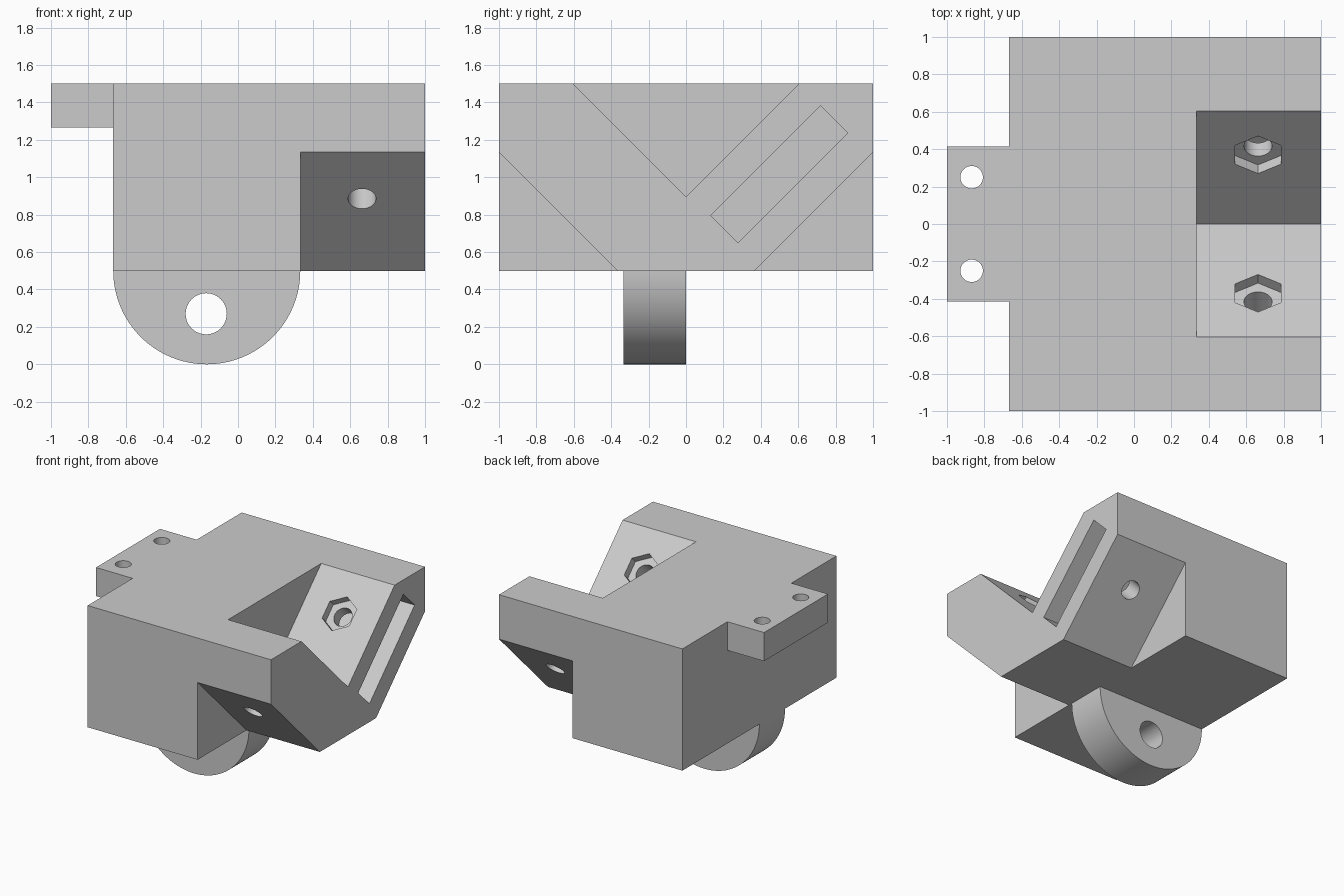
import bpy, bmesh, math
from mathutils import Matrix, Vector

if "Cube" in bpy.data.objects:
    bpy.data.objects.remove(bpy.data.objects["Cube"], do_unlink=True)

grey = bpy.data.materials.new("plain grey")
grey.use_nodes = True
colour = (0.6, 0.6, 0.6, 1)
grey.diffuse_color = colour
for node in grey.node_tree.nodes:
    if node.type == 'BSDF_PRINCIPLED':
        node.inputs["Base Color"].default_value = colour


def frame(x_axis, z_axis, origin=(0, 0, 0)):
    """Matrix whose local z is the extrusion direction."""
    x, z = Vector(x_axis).normalized(), Vector(z_axis).normalized()
    m = Matrix((x, z.cross(x), z)).transposed().to_4x4()
    m.translation = Vector(origin)
    return m


UP = Matrix.Identity(4)                    # profile in x, y
SIDE = frame((0, 1, 0), (1, 0, 0))         # profile in y, z, extruded along x
FRONT = frame((1, 0, 0), (0, -1, 0))       # profile in x, z, extruded along -y


def prism(name, points, low, high, matrix=UP):
    bm = bmesh.new()
    face = bm.faces.new([bm.verts.new((x, y, low)) for x, y in points])
    new = bmesh.ops.extrude_face_region(bm, geom=[face])["geom"]
    moved = [v for v in new if isinstance(v, bmesh.types.BMVert)]
    bmesh.ops.translate(bm, verts=moved, vec=(0, 0, high - low))
    bm.transform(matrix)
    bmesh.ops.recalc_face_normals(bm, faces=bm.faces)
    mesh = bpy.data.meshes.new(name)
    bm.to_mesh(mesh)
    bm.free()
    mesh.materials.append(grey)
    obj = bpy.data.objects.new(name, mesh)
    bpy.context.collection.objects.link(obj)
    return obj


def ring(radius, sides, cx=0, cy=0):
    turn = [math.pi / 2 + math.tau * i / sides for i in range(sides)]
    return [(cx + radius * math.cos(a), cy + radius * math.sin(a)) for a in turn]


def rect(x0, y0, x1, y1):
    return [(x0, y0), (x1, y0), (x1, y1), (x0, y1)]


def cut(obj, cutter):
    """Subtract the cutter and delete it."""
    mod = obj.modifiers.new("cut", 'BOOLEAN')
    mod.operation, mod.solver, mod.object = 'DIFFERENCE', 'EXACT', cutter
    bpy.context.view_layer.update()
    graph = bpy.context.evaluated_depsgraph_get()
    mesh = bpy.data.meshes.new_from_object(obj.evaluated_get(graph))
    obj.modifiers.clear()
    obj.data = mesh
    bpy.data.objects.remove(cutter, do_unlink=True)


LEFT, ARM = -0.667, 0.333    # x of the block's side and of the arms' root

# Block with a mounting tab on one side
outline = [(LEFT, -1), (1, -1), (1, 1), (LEFT, 1),
           (LEFT, 0.415), (-1, 0.415), (-1, -0.415), (LEFT, -0.415)]
body = prism("body", outline, 0.5, 1.5)
cut(body, prism("tab_cutter", rect(-1.2, 0.3, LEFT, 1.265), -0.6, 0.6, FRONT))

# V groove between the two arms
cut(body, prism("groove_cutter", [(0, 0.895), (0.9, 1.795), (-0.9, 1.795)],
                ARM, 1.2, SIDE))

for s in (-1, 1):
    # Sloping underside of the arm
    wedge = [(s * 1.3, 1.435), (s * 0.1, 0.235), (s * 1.3, 0.235)]
    cut(body, prism("wedge_cutter", wedge, ARM, 1.2, SIDE))
    # Slot open at the arm's end
    slot = [(s * 0.72, 1.382), (s * 0.865, 1.237), (s * 0.278, 0.65), (s * 0.133, 0.795)]
    cut(body, prism("slot_cutter", slot, ARM, 1.2, SIDE))
    # Bolt hole with a hexagonal recess, square to the slope
    slope = frame((1, 0, 0), (0, -s, 1), (0.663, s * 0.37, 1.265))
    cut(body, prism("bolt_cutter", ring(0.075, 40), -0.8, 0.1, slope))
    cut(body, prism("hex_cutter", ring(0.1415, 6), -0.065, 0.1, slope))
    # Screw hole in the tab
    cut(body, prism("screw_cutter", ring(0.06, 40, -0.868, s * 0.25), 1, 1.7))

# Rounded lug under the block
arc = [math.pi * (1 + i / 64) for i in range(65)]
lug = prism("lug", [(-0.167 + 0.5 * math.cos(a), 0.5 + 0.5 * math.sin(a)) for a in arc],
            0, 0.333, FRONT)
cut(lug, prism("pin_cutter", ring(0.11, 48, -0.17, 0.27), -0.2, 0.6, FRONT))

# Smooth round walls, sharp edges
for obj in (body, lug):
    bpy.ops.object.select_all(action='DESELECT')
    obj.select_set(True)
    bpy.context.view_layer.objects.active = obj
    bpy.ops.object.shade_smooth_by_angle(angle=math.radians(30))
